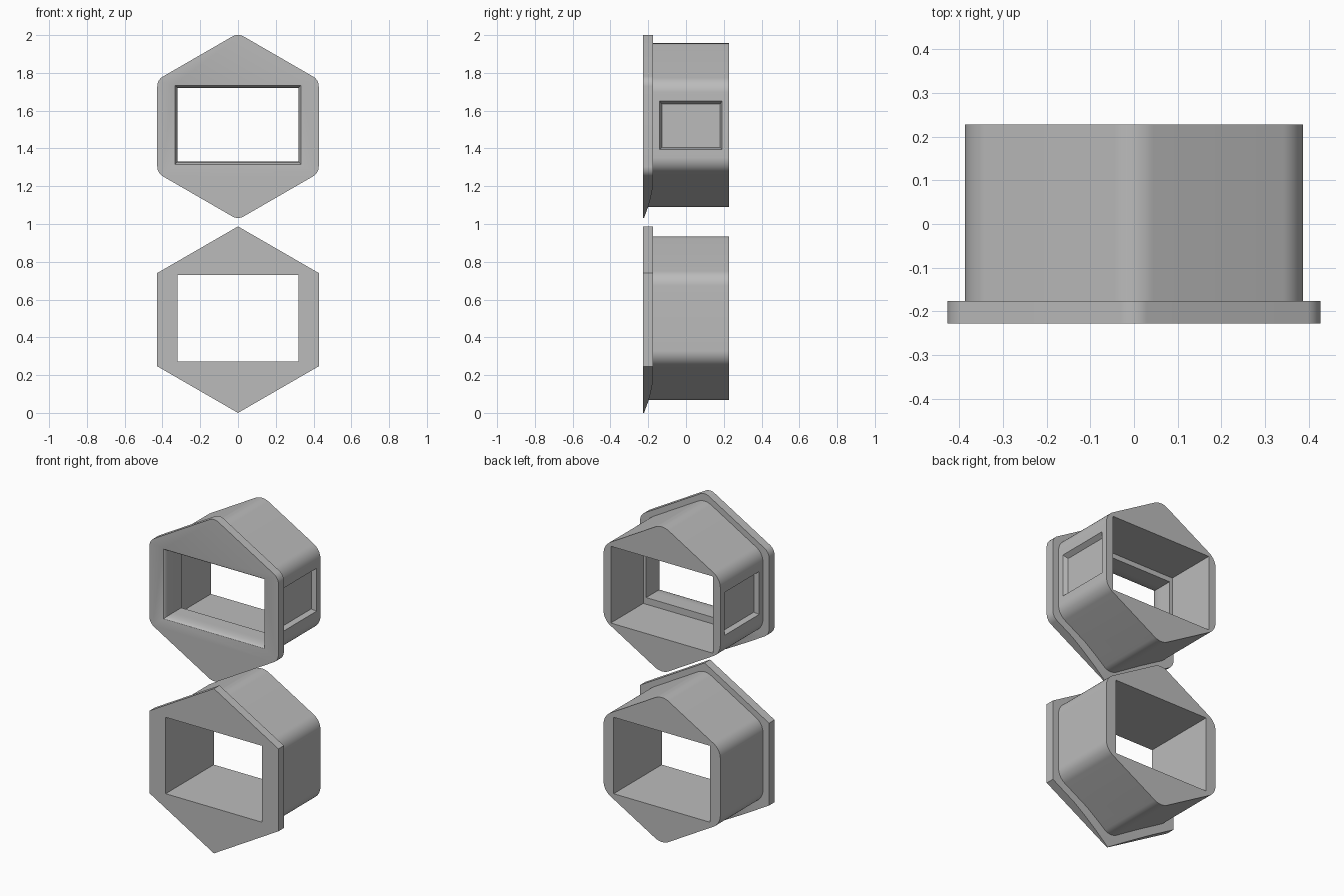
import bpy, bmesh, math
from mathutils import Vector

cube = bpy.data.objects.get("Cube")
if cube:
    bpy.data.objects.remove(cube, do_unlink=True)

grey = bpy.data.materials.new("plain grey")
grey.use_nodes = True
COLOUR = (0.5, 0.5, 0.5, 1)
grey.diffuse_color = COLOUR
grey.node_tree.nodes["Principled BSDF"].inputs["Base Color"].default_value = COLOUR


def loft(name, rings):
    """Closed solid through rings of equal point count."""
    bm = bmesh.new()
    loops = [[bm.verts.new(p) for p in ring] for ring in rings]
    n = len(loops[0])
    for a, b in zip(loops, loops[1:]):
        for i in range(n):
            j = (i + 1) % n
            bm.faces.new((a[i], a[j], b[j], b[i]))
    bm.faces.new(loops[0])
    bm.faces.new(loops[-1])
    bmesh.ops.recalc_face_normals(bm, faces=bm.faces[:])
    mesh = bpy.data.meshes.new(name)
    bm.to_mesh(mesh)
    bm.free()
    mesh.materials.append(grey)
    obj = bpy.data.objects.new(name, mesh)
    bpy.context.collection.objects.link(obj)
    return obj


def hexagon(apothem, radius, y, zc, steps=12):
    """Pointy-topped hexagon, corners rounded to the given radius."""
    core = (apothem - radius) / math.cos(math.pi / 6)
    pts = []
    for k in range(6):
        mid = math.pi / 2 + k * math.pi / 3
        for s in range(steps + 1 if radius else 1):
            a = mid + (s / steps - 0.5) * math.pi / 3
            pts.append(Vector((core * math.cos(mid) + radius * math.cos(a), y,
                               zc + core * math.sin(mid) + radius * math.sin(a))))
    return pts


def rect_y(y, half, z0, z1):
    return [(-half, y, z0), (half, y, z0), (half, y, z1), (-half, y, z1)]


def rect_x(x, y0, y1, z0, z1):
    return [(x, y0, z0), (x, y1, z0), (x, y1, z1), (x, y0, z1)]


def combine(target, tool, operation):
    mod = target.modifiers.new(operation.title(), "BOOLEAN")
    mod.operation, mod.object, mod.solver = operation, tool, "EXACT"
    bpy.ops.object.select_all(action="DESELECT")
    bpy.context.view_layer.objects.active = target
    target.select_set(True)
    bpy.ops.object.modifier_apply(modifier=mod.name)
    bpy.data.objects.remove(tool, do_unlink=True)


FRONT, FLANGE_BACK, BACK = -0.228, -0.176, 0.228


def housing(name, flange_z, body_z, corner, opening, recesses=()):
    # Front flange, its lower tip sloped away at the back
    flange = loft(name, [hexagon(0.4275, corner, y, flange_z) for y in (FRONT, FLANGE_BACK)])
    low = min(v.co.z for v in flange.data.vertices)
    slope = [(-0.226, -0.01), (-0.2, 0.06), (-0.186, 0.11), (-0.172, 0.18), (-0.1, 0.18), (-0.1, -0.01)]
    wedge = loft("slope_cutter", [[(x, y, low + z) for y, z in slope] for x in (-0.6, 0.6)])
    combine(flange, wedge, "DIFFERENCE")
    # Rounded body behind the flange
    body = loft("body", [hexagon(0.387, 0.09, y, body_z) for y in (-0.205, BACK)])
    combine(flange, body, "UNION")
    # Through opening and side pockets
    combine(flange, loft("opening_cutter", opening), "DIFFERENCE")
    for recess in recesses:
        combine(flange, loft("recess_cutter", recess), "DIFFERENCE")
    bpy.ops.object.shade_smooth_by_angle(angle=math.radians(28))
    return flange


# Lower housing: sharp flange with a straight opening
housing("lower_housing", 0.4936, 0.501, 0,
        [rect_y(y, 0.32, 0.272, 0.73) for y in (-0.3, 0.3)])

# Upper housing: flared lip at the front, wider chamber behind
lip = [rect_y(-0.3, 0.337, 1.313, 1.737)]
for i in range(9):
    t = i / 8 * math.pi / 2
    flare = 0.017 * (1 - math.sin(t))
    lip.append(rect_y(FRONT + 0.07 * (1 - math.cos(t)), 0.32 + flare, 1.33 - flare, 1.72 + flare))
lip += [rect_y(-0.08, 0.32, 1.33, 1.72)]
lip += [rect_y(y, 0.339, 1.29, 1.75) for y in (-0.08, 0.3)]

# Tapered pocket on each side
pockets = [[rect_x(s * 0.36, -0.128, 0.18, 1.406, 1.634),
            rect_x(s * 0.387, -0.14, 0.19, 1.395, 1.652),
            rect_x(s * 0.45, -0.14, 0.19, 1.395, 1.652)] for s in (-1, 1)]
housing("upper_housing", 1.5165, 1.524, 0.06, lip, pockets)
